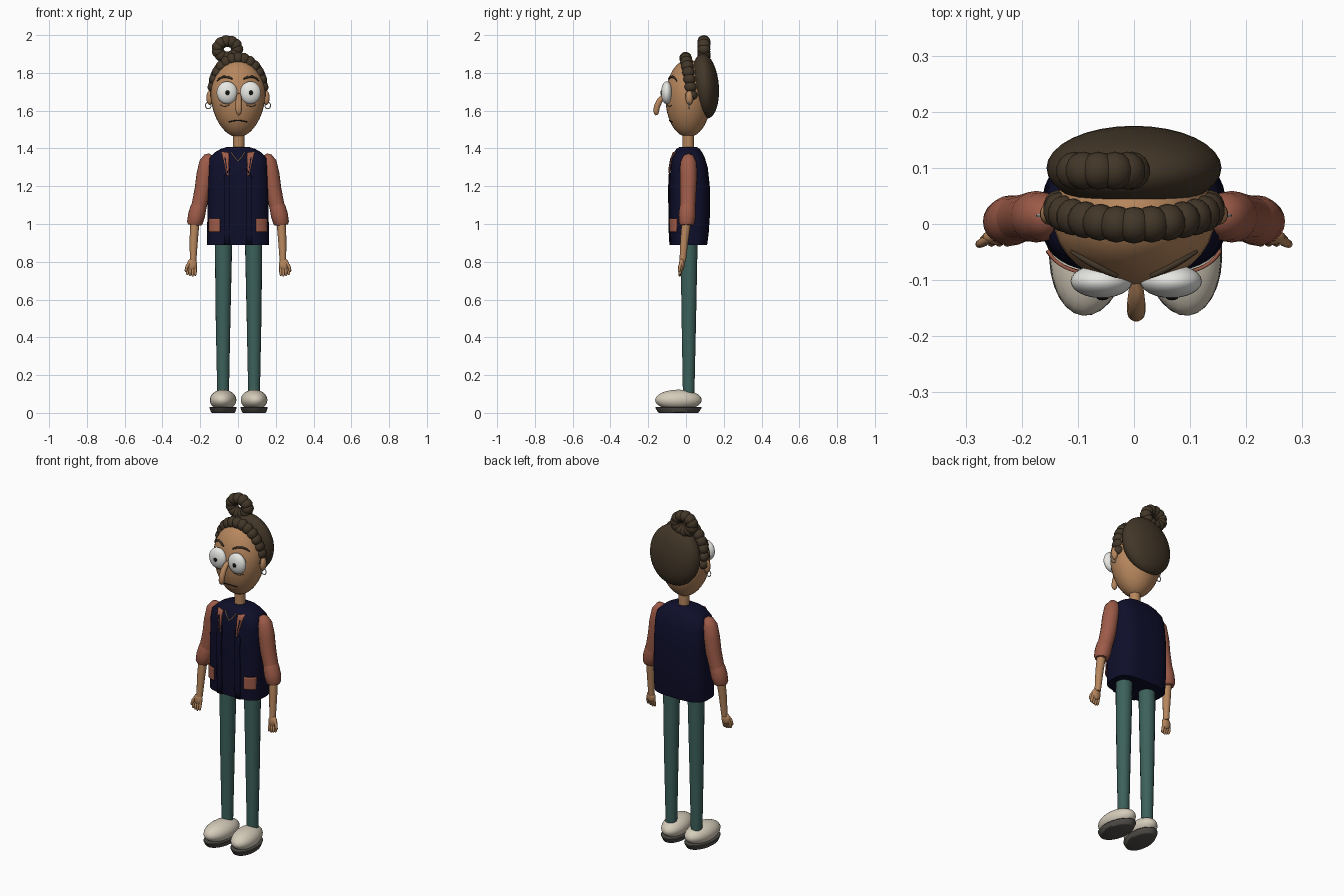
import bpy, bmesh, math
from mathutils import Vector, Matrix

if "Cube" in bpy.data.objects:
    bpy.data.objects.remove(bpy.data.objects["Cube"])


def material(name, rgb):
    m = bpy.data.materials.new(name)
    m.diffuse_color = (*rgb, 1)
    m.use_nodes = True
    m.node_tree.nodes["Principled BSDF"].inputs["Base Color"].default_value = m.diffuse_color
    return m


SKIN = material("skin", (0.47, 0.24, 0.11))
HAIR = material("dark_brown_hair", (0.055, 0.037, 0.021))
RUST = material("rust_cloth", (0.34, 0.105, 0.065))
NAVY = material("navy_cloth", (0.0045, 0.0045, 0.024))
TEAL = material("teal_cloth", (0.046, 0.12, 0.105))
CREAM = material("cream_shoe", (0.66, 0.60, 0.49))
WHITE = material("white", (0.82, 0.82, 0.79))
BLACK = material("black", (0.008, 0.007, 0.007))
SOLE = material("grey_sole", (0.085, 0.078, 0.068))
CHAIN = material("necklace_tan", (0.36, 0.23, 0.14))


def finish(name, bm, mat, angle=50):
    bmesh.ops.recalc_face_normals(bm, faces=bm.faces[:])
    me = bpy.data.meshes.new(name)
    bm.to_mesh(me)
    bm.free()
    me.materials.append(mat)
    ob = bpy.data.objects.new(name, me)
    bpy.context.collection.objects.link(ob)
    bpy.ops.object.select_all(action='DESELECT')
    ob.select_set(True)
    bpy.context.view_layer.objects.active = ob
    bpy.ops.object.shade_smooth_by_angle(angle=math.radians(angle))
    return ob


def ellipsoid(name, loc, rad, mat, rot=None, u=24, v=16):
    bm = bmesh.new()
    m = Matrix.Translation(loc) @ (rot or Matrix()) @ Matrix.Diagonal((*rad, 1))
    bmesh.ops.create_uvsphere(bm, u_segments=u, v_segments=v, radius=1, matrix=m)
    return finish(name, bm, mat)


def skin_rings(bm, rings, closed=False):
    vs = [[bm.verts.new(p) for p in r] for r in rings]
    n = len(vs[0])
    pairs = list(zip(vs, vs[1:])) + ([(vs[-1], vs[0])] if closed else [])
    for a, b in pairs:
        for i in range(n):
            bm.faces.new((a[i], a[(i + 1) % n], b[(i + 1) % n], b[i]))
    if not closed:
        bm.faces.new(vs[0])
        bm.faces.new(vs[-1])


def tube(name, pts, radii, mat, n=14, closed=False):
    pts = [Vector(p) for p in pts]
    if not isinstance(radii, (list, tuple)):
        radii = [radii] * len(pts)
    rings, last = [], len(pts) - 1
    for i, (p, r) in enumerate(zip(pts, radii)):
        if closed:
            t = pts[(i + 1) % len(pts)] - pts[i - 1]
        else:
            t = pts[min(i + 1, last)] - pts[max(i - 1, 0)]
        t.normalize()
        side = t.cross(Vector((0, 1, 0)) if abs(t.y) < 0.8 else Vector((1, 0, 0))).normalized()
        up = t.cross(side)
        rings.append([p + r * (math.cos(a) * side + math.sin(a) * up)
                      for a in (math.tau * k / n for k in range(n))])
    bm = bmesh.new()
    skin_rings(bm, rings, closed)
    return finish(name, bm, mat)


# Vest body: height, half width, front y, back y
VEST = [(0.89, 0.163, -0.08, 0.112), (0.95, 0.164, -0.084, 0.12), (1.05, 0.162, -0.086, 0.127),
        (1.2, 0.16, -0.087, 0.126), (1.3, 0.158, -0.082, 0.115), (1.35, 0.152, -0.074, 0.1),
        (1.38, 0.122, -0.063, 0.085), (1.398, 0.09, -0.05, 0.072), (1.407, 0.06, -0.035, 0.058)]
POWER = 0.62


def vest_front(x, z):
    for a, b in zip(VEST, VEST[1:]):
        if z <= b[0]:
            f = max(0, (z - a[0]) / (b[0] - a[0]))
            hx, y0, y1 = (a[i] + f * (b[i] - a[i]) for i in (1, 2, 3))
            break
    c = min(1, abs(x) / hx) ** (1 / POWER)
    return (y0 + y1) / 2 - (y1 - y0) / 2 * max(0, 1 - c * c) ** (POWER / 2)


def spow(v):
    return math.copysign(abs(v) ** POWER, v)


bm = bmesh.new()
skin_rings(bm, [[(hx * spow(math.cos(a)), (y0 + y1) / 2 + (y1 - y0) / 2 * spow(math.sin(a)), z)
                 for a in (math.tau * k / 40 for k in range(40))] for z, hx, y0, y1 in VEST])
finish("vest", bm, NAVY)


def patch(name, corners, mat, lift=0.005, n=8):
    """Plate laid over the vest front; corners are four (x, z) pairs."""
    bm = bmesh.new()
    c = [Vector(p) for p in corners]
    grid = []
    for i in range(n + 1):
        a, b = c[0].lerp(c[3], i / n), c[1].lerp(c[2], i / n)
        row = []
        for j in range(n + 1):
            p = a.lerp(b, j / n)
            row.append(bm.verts.new((p.x, vest_front(p.x, p.y) - lift, p.y)))
        grid.append(row)
    for i in range(n):
        for j in range(n):
            bm.faces.new((grid[i][j], grid[i][j + 1], grid[i + 1][j + 1], grid[i + 1][j]))
    ob = finish(name, bm, mat)
    mod = ob.modifiers.new("thickness", 'SOLIDIFY')
    mod.thickness = 0.006
    mod.offset = 0
    return ob


def head_front(x, z):
    w = 0.148 * (1 - 0.15 * max(0, (1.72 - z) / 0.26))
    return 0.012 - 0.12 * math.sqrt(max(0.02, 1 - (x / w) ** 2 - ((z - 1.665) / 0.205) ** 2))


# Head tapering to the chin, neck
head = ellipsoid("head", (0, 0.012, 1.665), (0.148, 0.12, 0.205), SKIN, u=32, v=24)
for v in head.data.vertices:
    v.co.x *= 1 - 0.15 * max(0, (1.72 - v.co.z) / 0.26)
tube("neck", [(0.004, 0.012, 1.37), (0.004, 0.012, 1.5)], 0.03, SKIN)

# Hooked nose, mouth
tube("nose", [(0.004, -0.09, 1.695), (0.004, -0.115, 1.68), (0.004, -0.138, 1.655), (0.004, -0.153, 1.625),
              (0.004, -0.158, 1.598), (0.004, -0.157, 1.582), (0.004, -0.156, 1.576)],
     [0.009, 0.013, 0.016, 0.0165, 0.016, 0.011, 0.004], SKIN)
mouth = [(0.048 * k / 4, 1.548 - 0.008 * (k / 4) ** 2) for k in range(-4, 5)]
tube("mouth", [(x, head_front(x, z) - 0.001, z) for x, z in mouth], 0.003, BLACK, 6)

# Hair: back cap, front braid, ring-shaped bun
ellipsoid("hair_cap", (0, 0.1, 1.73), (0.156, 0.074, 0.172), HAIR, Matrix.Rotation(0.08, 4, 'X'), 32, 20)
for k in range(15):
    a = math.radians(-4 + 188 * k / 14)
    s = math.sin(a)
    ellipsoid("braid_ball", (0.135 * math.cos(a), 0.03 * (1 - max(s, 0)) ** 0.8 - 0.002, 1.695 + 0.182 * s),
              (0.028 + 0.004 * s, 0.033, 0.028 + 0.006 * s), HAIR, u=14, v=10)
for k in range(11):
    a = math.tau * k / 11
    ellipsoid("bun_ball", (-0.056 + 0.052 * math.cos(a), 0.095, 1.925 + 0.043 * math.sin(a)),
              (0.033, 0.034, 0.032), HAIR, u=14, v=10)

for s in (-1, 1):
    # Eye, pupil, brow, under-eye crease
    ex = 0.004 + s * 0.062
    ellipsoid("eye", (ex, -0.102, 1.695), (0.055, 0.03, 0.06), WHITE)
    ellipsoid("pupil", (ex + 0.002, -0.131, 1.695), (0.011, 0.005, 0.012), BLACK, u=12, v=8)
    brow = [(0.03, 1.768), (0.05, 1.777), (0.075, 1.78), (0.095, 1.772), (0.112, 1.757)]
    tube("brow", [(s * x, head_front(x, z) - 0.004, z) for x, z in brow],
         [0.004, 0.006, 0.006, 0.005, 0.003], HAIR, 8)
    crease = [(0.045, 1.63), (0.07, 1.621), (0.095, 1.63)]
    tube("eye_crease", [(s * x, head_front(x, z), z) for x, z in crease], 0.0018, HAIR, 6)

    # Ear and hoop earring
    ellipsoid("ear", (s * 0.15, 0.018, 1.668), (0.018, 0.02, 0.038), SKIN, u=14, v=10)
    tube("earring", [(s * 0.157 + 0.015 * math.cos(a), 0.015, 1.628 + 0.018 * math.sin(a))
                     for a in (math.tau * k / 18 for k in range(18))], 0.0028, WHITE, 6, True)

    # Vest lapel, front edge strip, pocket
    patch("lapel", [(s * 0.088, 1.383), (s * 0.048, 1.378), (s * 0.05, 1.25), (s * 0.058, 1.25)], RUST)
    patch("collar_slit", [(s * 0.072, 1.35), (s * 0.066, 1.352), (s * 0.055, 1.27), (s * 0.057, 1.27)],
          NAVY, 0.008)
    patch("vest_front_edge", [(s * 0.075, 1.25), (s * 0.042, 1.3), (s * 0.042, 0.89), (s * 0.075, 0.89)], NAVY)
    patch("pocket", [(s * 0.154, 1.03), (s * 0.096, 1.03), (s * 0.096, 0.957), (s * 0.154, 0.957)], RUST, 0.007)

    # Sleeve, rolled cuff, forearm
    tube("sleeve", [(s * 0.143, 0.013, 1.367), (s * 0.15, 0.013, 1.356), (s * 0.162, 0.013, 1.325),
                    (s * 0.174, 0.013, 1.26), (s * 0.187, 0.012, 1.18), (s * 0.205, 0.01, 1.1),
                    (s * 0.216, 0.008, 1.06)],
         [0.012, 0.03, 0.043, 0.046, 0.043, 0.041, 0.04], RUST, 20)
    tube("cuff", [(s * 0.205, 0.009, 1.105), (s * 0.21, 0.008, 1.085), (s * 0.22, 0.006, 1.045),
                  (s * 0.229, 0.004, 1.005), (s * 0.23, 0.004, 0.994)],
         [0.038, 0.043, 0.045, 0.041, 0.034], RUST, 20)
    tube("forearm", [(s * 0.228, 0.003, 1.02), (s * 0.234, -0.008, 0.92), (s * 0.238, -0.018, 0.8)],
         [0.025, 0.022, 0.017], SKIN)

    # Hand with four fingers and a thumb
    ellipsoid("palm", (s * 0.243, -0.023, 0.784), (0.027, 0.015, 0.034), SKIN, u=16, v=12)
    for k in range(4):
        x = 0.226 + 0.012 * k
        bottom = 0.722 + 0.004 * abs(k - 1)
        tube("finger", [(s * x, -0.023, 0.778), (s * (x + 0.002 * k), -0.029, 0.75),
                        (s * (x + 0.002 * k), -0.034, bottom + 0.006), (s * (x + 0.002 * k), -0.035, bottom)],
             [0.008, 0.008, 0.007, 0.003], SKIN, 8)
    tube("thumb", [(s * 0.255, -0.025, 0.8), (s * 0.27, -0.033, 0.775), (s * 0.276, -0.036, 0.752),
                   (s * 0.276, -0.036, 0.746)], [0.008, 0.0085, 0.007, 0.003], SKIN, 8)

    # Trouser leg
    lx = 0.003 + s * 0.082
    tube("leg", [(lx - s * 0.004, 0.016, 0.95), (lx - s * 0.002, 0.016, 0.85), (lx, 0.015, 0.5),
                 (lx, 0.014, 0.1)], [0.046, 0.045, 0.039, 0.031], TEAL, 18)

    # Shoe and sole, toes turned slightly outward
    turn = Matrix.Rotation(s * 0.1, 4, 'Z')
    ellipsoid("shoe", (lx, -0.04, 0.068), (0.07, 0.124, 0.055), CREAM, turn)
    bm = bmesh.new()
    m = Matrix.Translation((lx, -0.04, 0.016)) @ turn @ Matrix.Diagonal((0.073, 0.126, 1, 1))
    bmesh.ops.create_cone(bm, cap_ends=True, segments=28, radius1=0.85, radius2=1, depth=0.032, matrix=m)
    bmesh.ops.bevel(bm, geom=[e for e in bm.edges if abs(e.verts[0].co.z - e.verts[1].co.z) < 0.001],
                    offset=0.004, segments=1, affect='EDGES')
    finish("sole", bm, SOLE, 35)

# Necklace hanging on the chest
chain = [(0.036 * k / 5, 1.335 + 0.045 * abs(k / 5) ** 1.3) for k in range(-5, 6)]
tube("necklace", [(x, vest_front(x, z) - 0.004, z) for x, z in chain], 0.003, CHAIN, 6)
